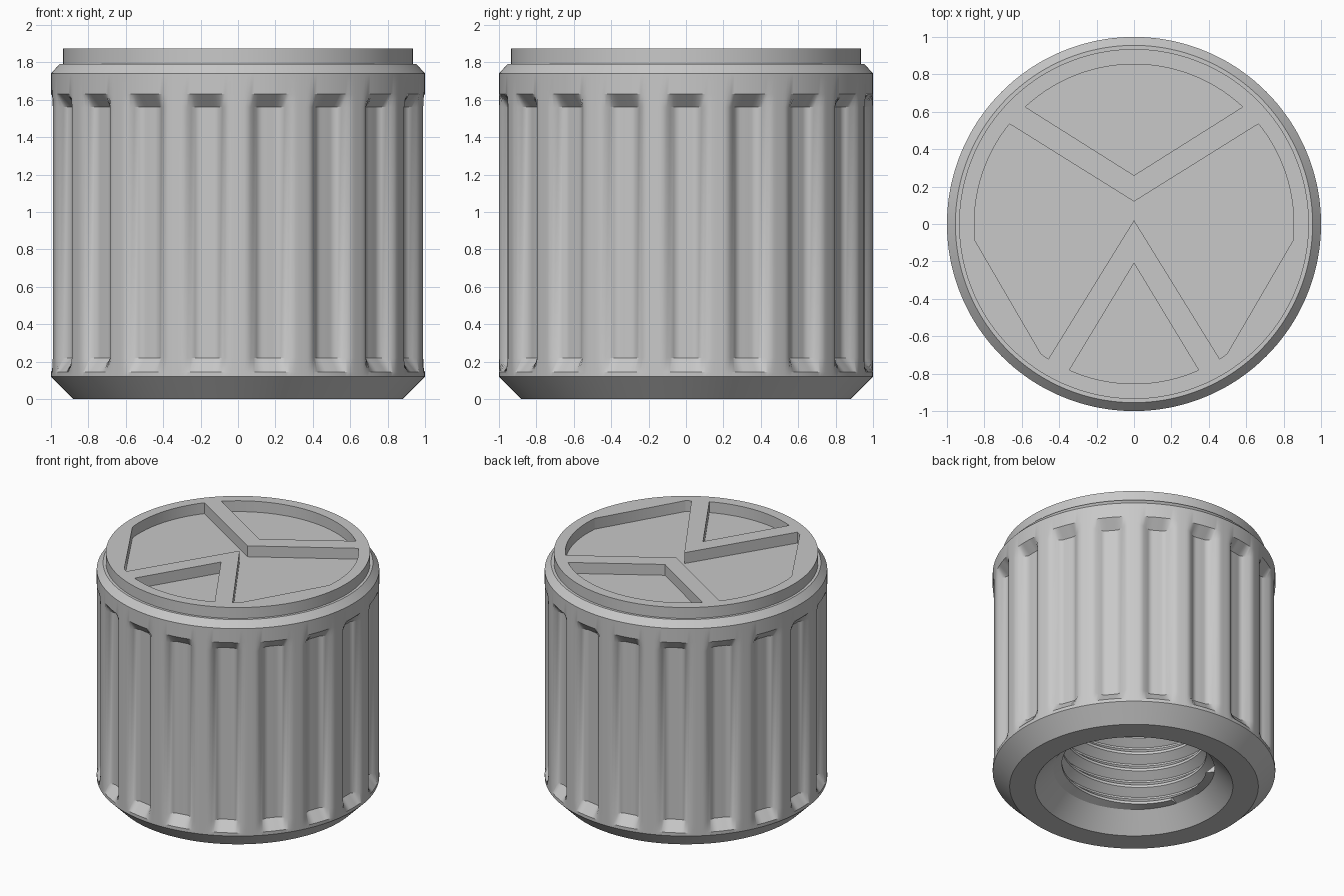
import bpy
import bmesh
from math import sin, cos, pi, radians, degrees, atan2, hypot

cube = bpy.data.objects.get("Cube")
if cube:
    bpy.data.objects.remove(cube)

SEGMENTS = 360
FLUTES = 18
FLUTE_DEPTH = 0.065
FLOOR_Z, TOP_Z = 1.79, 1.875
BORE_LOW, BORE_HIGH = 0.14, 1.4
ROOT_R, CREST_R, PITCH = 0.57, 0.51, 0.135

grey = bpy.data.materials.new("plain grey")
grey.use_nodes = True
colour = (0.58, 0.58, 0.58, 1)
grey.diffuse_color = colour
grey.node_tree.nodes["Principled BSDF"].inputs["Base Color"].default_value = colour


def finish(obj):
    """Give an object the material and smooth shading with sharp edges."""
    obj.data.materials.clear()
    obj.data.materials.append(grey)
    bpy.ops.object.select_all(action="DESELECT")
    obj.select_set(True)
    bpy.context.view_layer.objects.active = obj
    bpy.ops.object.shade_smooth_by_angle(angle=radians(30))


def lathe(name, rows, point, cap_first=False, cap_last=False):
    """Skin rows of points around z; point(row, angle) returns radius and z."""
    bm = bmesh.new()
    grid = []
    for row in rows:
        ring = []
        for i in range(SEGMENTS + 1):
            a = 2 * pi * i / SEGMENTS
            r, z = point(row, a)
            ring.append(bm.verts.new((r * cos(a), r * sin(a), z)))
        grid.append(ring)
    for low, high in zip(grid, grid[1:]):
        for i in range(SEGMENTS):
            bm.faces.new((low[i], low[i + 1], high[i + 1], high[i]))
    if cap_first:
        bm.faces.new(grid[0][SEGMENTS - 1::-1])
    if cap_last:
        bm.faces.new(grid[-1][:SEGMENTS])
    bmesh.ops.remove_doubles(bm, verts=bm.verts, dist=1e-5)
    mesh = bpy.data.meshes.new(name)
    bm.to_mesh(mesh)
    bm.free()
    obj = bpy.data.objects.new(name, mesh)
    bpy.context.collection.objects.link(obj)
    finish(obj)
    return obj


# Fluted body with chamfered ends: rows are radius, height, flute strength
def body_point(row, a):
    r, z, strength = row
    step = 360 / FLUTES
    off = abs((degrees(a) + step / 2) % step - step / 2)
    t = min(max((off - 2.5) / 5.2, 0), 1)
    groove = 1 - t * t * (3 - 2 * t)
    return r - FLUTE_DEPTH * strength * groove, z


lathe("fluted_body", [
    (ROOT_R, BORE_LOW, 0), (0.7, 0, 0), (0.88, 0, 0), (1, 0.12, 0),
    (1, 0.145, 0), (1, 0.22, 1), (1, 1.56, 1), (1, 1.63, 0),
    (1, 1.74, 0), (0.955, FLOOR_Z, 0)], body_point, cap_last=True)


# Helical thread inside the bore, from the ceiling down
def thread_point(row, a):
    radius, turns = row
    z = BORE_LOW + PITCH * (turns + a / (2 * pi))
    if z <= BORE_LOW or z >= BORE_HIGH:
        return ROOT_R, min(max(z, BORE_LOW), BORE_HIGH)
    return radius, z


turn_count = int((BORE_HIGH - BORE_LOW) / PITCH) + 2
thread_rows = []
for turn in range(turn_count, -2, -1):
    for radius, part in ((CREST_R, 0.6), (CREST_R, 0.45), (ROOT_R, 0.1), (ROOT_R, 0)):
        thread_rows.append((radius, turn + part))
lathe("threaded_bore", thread_rows, thread_point, cap_first=True)


# Raised top plate with recessed panels
def arc(r, start, end, count=48):
    return [(r * cos(radians(start + (end - start) * i / count)),
             r * sin(radians(start + (end - start) * i / count)))
            for i in range(count + 1)]


def angle_of(x, y):
    return degrees(atan2(y, x))


PANEL_R = 0.854
upper = angle_of(0.58, 0.625)
lower = angle_of(0.345, -0.78)
side = angle_of(0.665, 0.535)

# Right half of the wide middle panel, mirrored for the left half
half = [(0, 0.12)] + arc(PANEL_R, side, -6) + arc(PANEL_R, -54.4, -57.6, 4) + [(0, 0.02)]
outlines = [
    arc(0.935, 0, 360 - 360 / SEGMENTS, SEGMENTS - 1),
    [(0, 0.26)] + arc(PANEL_R, upper, 180 - upper),
    [(0, -0.21)] + arc(PANEL_R, -180 - lower, lower),
    half + [(-x, y) for x, y in reversed(half[1:-1])],
]

curve = bpy.data.curves.new("top_plate", "CURVE")
curve.dimensions = "2D"
curve.fill_mode = "BOTH"
curve.extrude = (TOP_Z - FLOOR_Z) / 2
for outline in outlines:
    spline = curve.splines.new("POLY")
    spline.points.add(len(outline) - 1)
    for p, (x, y) in zip(spline.points, outline):
        p.co = (x, y, 0, 1)
    spline.use_cyclic_u = True
plate = bpy.data.objects.new("top_plate", curve)
plate.location.z = (TOP_Z + FLOOR_Z) / 2
bpy.context.collection.objects.link(plate)
bpy.ops.object.select_all(action="DESELECT")
plate.select_set(True)
bpy.context.view_layer.objects.active = plate
bpy.ops.object.convert(target="MESH")
plate = bpy.context.view_layer.objects.active

# Weld the plate so its walls shade cleanly
bm = bmesh.new()
bm.from_mesh(plate.data)
bmesh.ops.remove_doubles(bm, verts=bm.verts, dist=1e-5)
bmesh.ops.recalc_face_normals(bm, faces=bm.faces)
bm.to_mesh(plate.data)
bm.free()
finish(plate)
